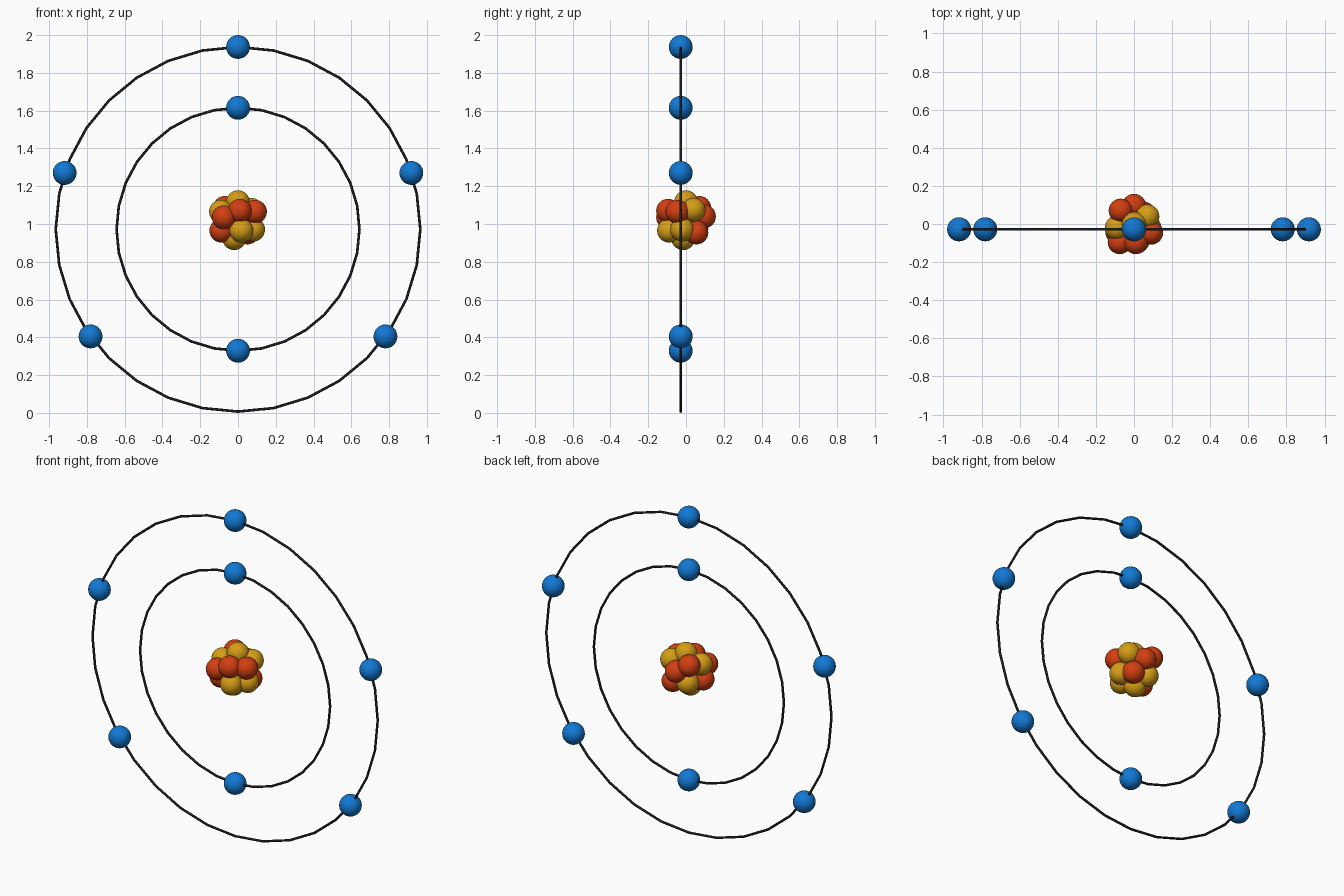
import bpy
from math import sin, cos, pi, radians

if "Cube" in bpy.data.objects:
    bpy.data.objects.remove(bpy.data.objects["Cube"])

RING_Y, RING_Z = -0.028, 0.972
BALL_R, TUBE_R = 0.063, 0.007
OUTER_R, INNER_R = 0.965, 0.643


def material(name, color):
    m = bpy.data.materials.new(name)
    m.diffuse_color = (*color, 1)
    m.use_nodes = True
    m.node_tree.nodes["Principled BSDF"].inputs["Base Color"].default_value = m.diffuse_color
    return m


blue = material("electron_blue", (0.006, 0.19, 0.66))
red = material("proton_red", (0.65, 0.05, 0.006))
gold = material("neutron_gold", (0.67, 0.34, 0.008))
black = material("orbit_black", (0.012, 0.012, 0.012))


def finish(name, mat):
    ob = bpy.context.object
    ob.name = name
    ob.data.materials.append(mat)
    bpy.ops.object.shade_smooth()


def ball(name, loc, mat):
    bpy.ops.mesh.primitive_uv_sphere_add(segments=32, ring_count=16, radius=BALL_R, location=loc)
    finish(name, mat)


def orbit(name, radius):
    bpy.ops.mesh.primitive_torus_add(major_segments=32, minor_segments=8, major_radius=radius,
                                     minor_radius=TUBE_R, location=(0, RING_Y, RING_Z),
                                     rotation=(pi / 2, 0, 0))
    finish(name, black)


# Orbit rings and the electrons sitting on them (angles in degrees)
for label, radius, angles in (("outer", OUTER_R, (90, 18, 162, -36, 216)),
                              ("inner", INNER_R, (90, -90))):
    orbit(label + "_orbit", radius)
    for i, a in enumerate(map(radians, angles), 1):
        ball(f"{label}_electron_{i}", (radius * cos(a), RING_Y, RING_Z + radius * sin(a)), blue)

# Nucleus: seven protons and seven neutrons packed in a cluster
protons = [(0.01, -0.095, 1.07), (-0.075, -0.095, 1.035), (0.09, -0.045, 1.065),
           (-0.07, 0.07, 1.085), (0, 0.095, 1.04), (-0.088, -0.04, 0.965),
           (0.05, 0.055, 0.955)]
neutrons = [(0, 0, 1.115), (0.07, 0.04, 1.075), (-0.09, -0.02, 1.065),
            (0.018, -0.09, 0.965), (0.08, -0.02, 0.97), (-0.02, -0.015, 0.925),
            (-0.05, 0.055, 0.97)]
for name, spots, mat in (("proton", protons, red), ("neutron", neutrons, gold)):
    for i, p in enumerate(spots, 1):
        ball(f"{name}_{i}", p, mat)
